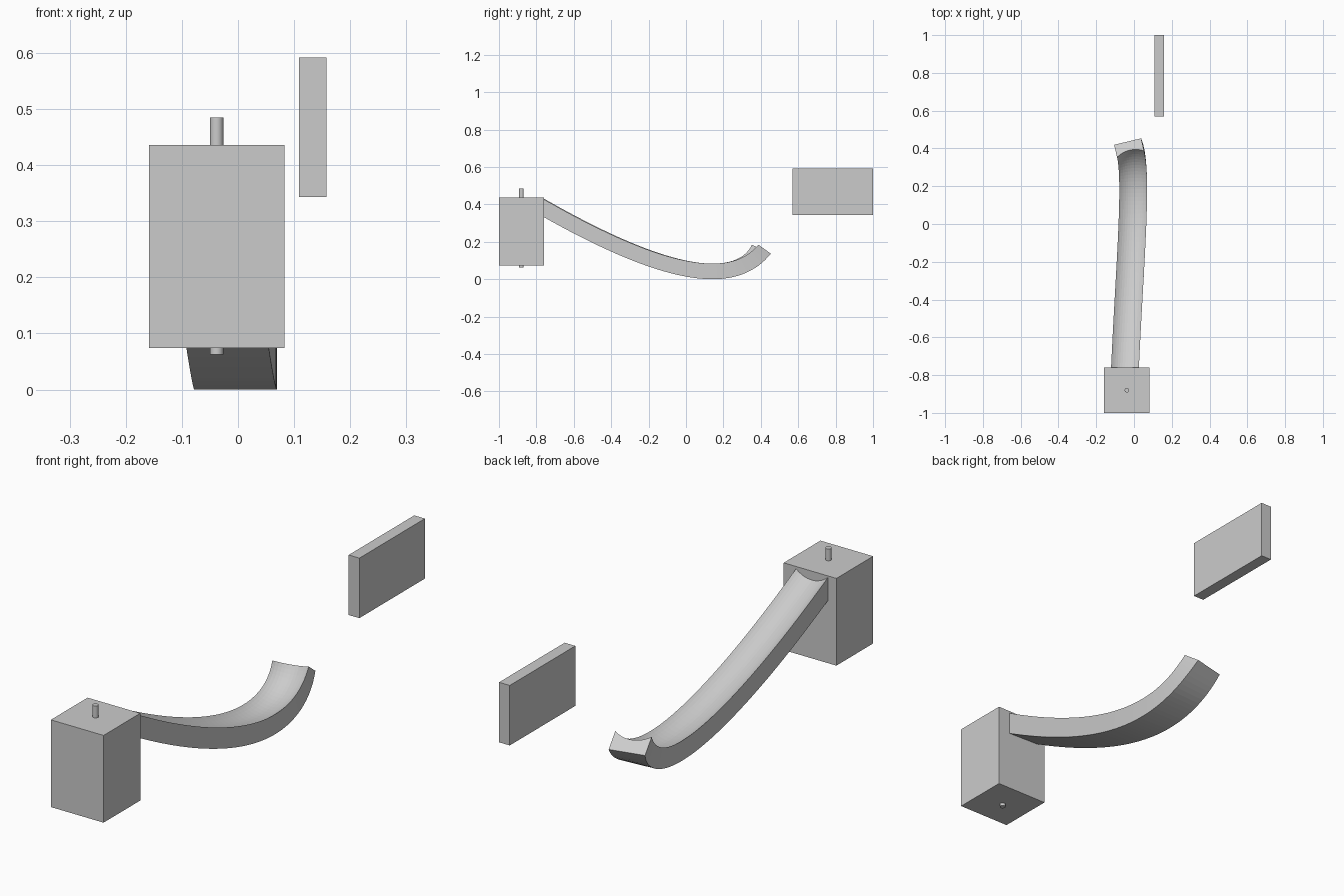
import bpy, math
from mathutils import Vector

if "Cube" in bpy.data.objects:
    bpy.data.objects.remove(bpy.data.objects["Cube"])


def make_box(name, lo, hi):
    lo, hi = Vector(lo), Vector(hi)
    bpy.ops.mesh.primitive_cube_add(size=1, location=(lo + hi) / 2)
    ob = bpy.context.object
    ob.name = name
    ob.scale = hi - lo
    bpy.ops.object.transform_apply(location=False, rotation=False, scale=True)
    return ob


# Tower block and the separate floating panel
make_box("tower_block", (-0.159, -1.0, 0.074), (0.083, -0.759, 0.436))
make_box("floating_panel", (0.109, 0.57, 0.343), (0.158, 1.0, 0.592))

# Pin running through the block
bpy.ops.mesh.primitive_cylinder_add(vertices=32, radius=0.012, depth=0.423,
                                    location=(-0.038, -0.88, 0.2735))
bpy.context.object.name = "pin"
bpy.ops.object.shade_smooth_by_angle(angle=math.radians(30))

# Chute: flat-bottomed section with a scooped top, swept along a cubic curve
P = [Vector(p) for p in ((-0.048, -0.77, 0.437), (-0.025, -0.25, 0.137),
                         (0.018, 0.22, -0.037), (-0.018, 0.37, 0.186))]
HALF, THICK, SAG = 0.0735, 0.083, 0.026
SEGS, ARC = 48, 12

# Section as (sideways, upward) pairs, measured from the rim line
R = (HALF ** 2 + SAG ** 2) / (2 * SAG)
A = math.asin(HALF / R)
section = [(HALF, -THICK), (-HALF, -THICK)]
for i in range(ARC + 1):
    a = -A + 2 * A * i / ARC
    section.append((R * math.sin(a), R - SAG - R * math.cos(a)))

verts, faces, n = [], [], len(section)
for s in range(SEGS + 1):
    t = s / SEGS
    u = 1 - t
    pos = u**3 * P[0] + 3*u*u*t * P[1] + 3*u*t*t * P[2] + t**3 * P[3]
    tan = (u*u * (P[1] - P[0]) + 2*u*t * (P[2] - P[1]) + t*t * (P[3] - P[2])).normalized()
    side = tan.cross(Vector((0, 0, 1))).normalized()
    up = side.cross(tan)
    verts += [pos + side * x + up * z for x, z in section]
for s in range(SEGS):
    for i in range(n):
        j = (i + 1) % n
        faces.append((s*n + i, s*n + j, (s+1)*n + j, (s+1)*n + i))
faces.append(tuple(reversed(range(n))))
faces.append(tuple(range(SEGS * n, SEGS * n + n)))

low = min(v.z for v in verts)
mesh = bpy.data.meshes.new("chute")
mesh.from_pydata([v - Vector((0, 0, low)) for v in verts], [], faces)
chute = bpy.data.objects.new("chute", mesh)
bpy.context.collection.objects.link(chute)

# Consistent outward normals
bpy.ops.object.select_all(action='DESELECT')
chute.select_set(True)
bpy.context.view_layer.objects.active = chute
bpy.ops.object.mode_set(mode='EDIT')
bpy.ops.mesh.select_all(action='SELECT')
bpy.ops.mesh.normals_make_consistent(inside=False)
bpy.ops.object.mode_set(mode='OBJECT')
